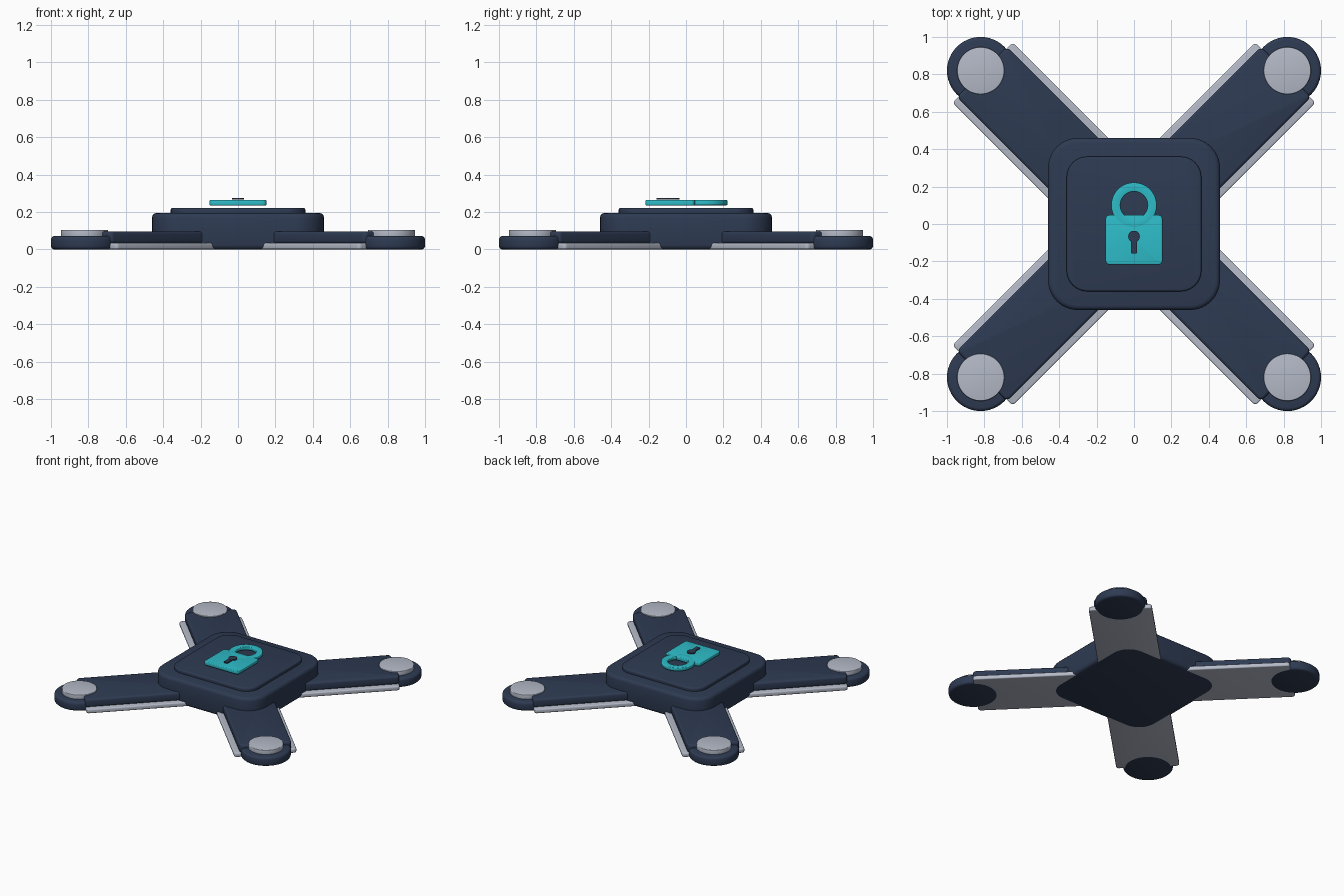
import bpy, bmesh, math
from mathutils import Matrix

if "Cube" in bpy.data.objects:
    bpy.data.objects.remove(bpy.data.objects["Cube"])


def material(name, rgb):
    m = bpy.data.materials.new(name)
    m.diffuse_color = (*rgb, 1)
    m.use_nodes = True
    m.node_tree.nodes["Principled BSDF"].inputs["Base Color"].default_value = m.diffuse_color
    return m


NAVY = material("navy", (0.027, 0.043, 0.085))
SILVER = material("silver", (0.456, 0.490, 0.575))
CYAN = material("cyan", (0.027, 0.503, 0.578))


def rounded_rect(x0, x1, y0, y1, r, n=8):
    pts = []
    corners = [(x1 - r, y1 - r), (x0 + r, y1 - r), (x0 + r, y0 + r), (x1 - r, y0 + r)]
    for q, (cx, cy) in enumerate(corners):
        for i in range(n + 1):
            a = math.pi / 2 * (q + i / n)
            pts.append((cx + r * math.cos(a), cy + r * math.sin(a)))
    return pts


def circle(cx, cy, r, n=48):
    return [(cx + r * math.cos(2 * math.pi * i / n),
             cy + r * math.sin(2 * math.pi * i / n)) for i in range(n)]


def prism(name, outline, z0, z1, mat, bevel=0.0, hole=None, angle=0.0):
    """Extrude an outline (optionally with a hole of equal point count), softening its rims."""
    bm = bmesh.new()
    if hole:
        a = [bm.verts.new((x, y, z0)) for x, y in outline]
        b = [bm.verts.new((x, y, z0)) for x, y in hole]
        n = len(a)
        faces = [bm.faces.new((a[i], a[(i + 1) % n], b[(i + 1) % n], b[i])) for i in range(n)]
    else:
        faces = [bm.faces.new([bm.verts.new((x, y, z0)) for x, y in outline])]
    ext = bmesh.ops.extrude_face_region(bm, geom=faces, use_keep_orig=True)
    up = [v for v in ext["geom"] if isinstance(v, bmesh.types.BMVert)]
    bmesh.ops.translate(bm, verts=up, vec=(0, 0, z1 - z0))
    bmesh.ops.recalc_face_normals(bm, faces=bm.faces)
    if bevel:
        rims = [e for e in bm.edges if e.calc_face_angle(0) > math.radians(50)]
        bmesh.ops.bevel(bm, geom=rims, offset=bevel, segments=3, profile=0.5,
                        affect='EDGES', clamp_overlap=True)
    bm.transform(Matrix.Rotation(angle, 4, 'Z'))
    me = bpy.data.meshes.new(name)
    bm.to_mesh(me)
    bm.free()
    ob = bpy.data.objects.new(name, me)
    bpy.context.collection.objects.link(ob)
    me.materials.append(mat)
    bpy.ops.object.select_all(action='DESELECT')
    ob.select_set(True)
    bpy.context.view_layer.objects.active = ob
    bpy.ops.object.shade_smooth_by_angle(angle=math.radians(35))
    return ob


# central hub and raised lid
prism("hub", rounded_rect(-0.46, 0.46, -0.46, 0.46, 0.16), 0, 0.195, NAVY, 0.025)
prism("hub_lid", rounded_rect(-0.36, 0.36, -0.36, 0.36, 0.11), 0.185, 0.222, NAVY, 0.01)

# four diagonal arms with silver under-trim, round feet and pads
for k, label in enumerate(("back_right", "back_left", "front_left", "front_right")):
    ang = math.pi / 4 + k * math.pi / 2
    prism(label + "_arm", rounded_rect(0.15, 1.15, -0.19, 0.19, 0.025, 4),
          0.032, 0.097, NAVY, 0.015, angle=ang)
    prism(label + "_trim", rounded_rect(0.15, 1.145, -0.228, 0.228, 0.02, 4),
          0.001, 0.034, SILVER, 0.008, angle=ang)
    d = 0.82 * math.sqrt(2)
    prism(label + "_foot", circle(d, 0, 0.18), 0, 0.072, NAVY, 0.018, angle=ang)
    prism(label + "_pad", circle(d, 0, 0.126), 0.065, 0.105, SILVER, 0.005, angle=ang)

# padlock emblem hovering just above the lid
prism("padlock_shackle", circle(0, 0.1, 0.122), 0.236, 0.264, CYAN, 0.006,
      hole=circle(0, 0.1, 0.073))
prism("padlock_body", rounded_rect(-0.152, 0.152, -0.217, 0.048, 0.02, 4),
      0.235, 0.264, CYAN, 0.006)
prism("keyhole_circle", circle(0, -0.067, 0.031, 32), 0.266, 0.275, NAVY)
prism("keyhole_slot", rounded_rect(-0.016, 0.016, -0.157, -0.067, 0.005, 3), 0.266, 0.2745, NAVY)
